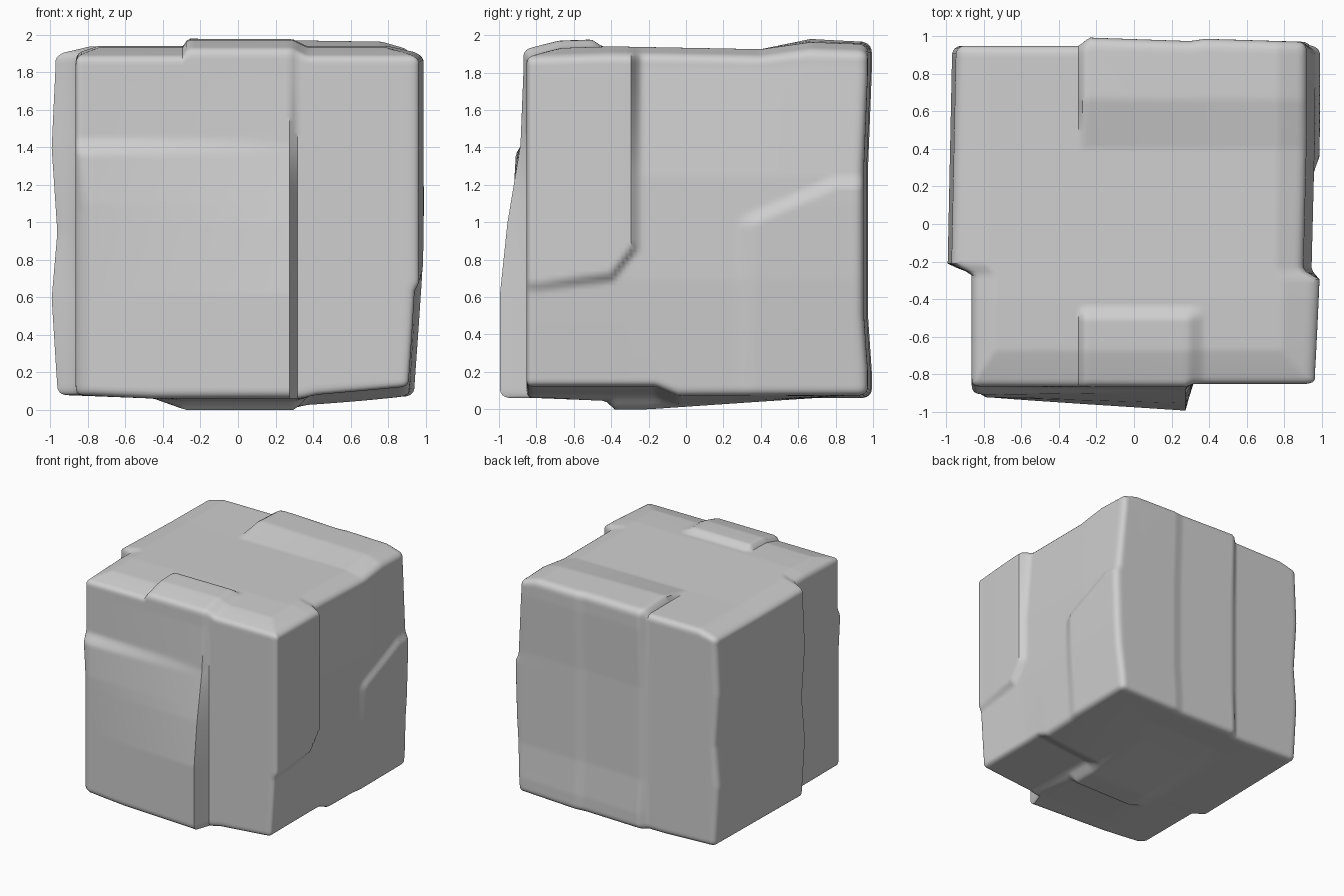
import bpy
import bmesh
from mathutils import Vector

if "Cube" in bpy.data.objects:
    bpy.data.objects.remove(bpy.data.objects["Cube"], do_unlink=True)

CUTS = 89
ROUND = 0.05
HALF = 0.95
STEP = 0.02


def ramp(t, *points):
    """Piecewise linear profile through (position, value) points."""
    if t <= points[0][0]:
        return points[0][1]
    for (a, va), (b, vb) in zip(points, points[1:]):
        if t <= b:
            return va + (vb - va) * (t - a) / (b - a)
    return points[-1][1]


def after(t, edge, width=STEP):
    """0 before the edge, 1 after it, with a narrow slope between."""
    return ramp(t, (edge - width / 2, 0), (edge + width / 2, 1))


def before(t, edge, width=STEP):
    return 1 - after(t, edge, width)


def mix(a, b, t):
    return a + (b - a) * t


# Front: wedge swelling towards the bottom, ending in a step on one side
def front(x, z):
    left = ramp(z, (1.1, 0.925), (1.37, 0.91), (1.45, 0.865))
    right = ramp(z, (0.62, 0.995), (1.0, 0.955), (1.42, 0.885), (1.8, 0.87))
    wedge = mix(left, right, ramp(x, (-0.8, 0), (0.28, 1)))
    wedge -= 0.05 * before(x, -0.89, 0.1) * before(z, 1.25, 0.35)
    return mix(0.852, wedge, before(x, 0.295))


# Back: wide slab standing proud of the block beside it
def back(x, z):
    slab = ramp(x, (-0.28, 0.99), (0.3, 0.97), (0.38, 0.982), (0.95, 0.965))
    slab += ramp(z, (0.2, 0.005), (0.5, -0.015), (1.3, -0.015), (1.8, 0.005))
    return mix(0.95, slab, after(x, -0.265, 0.05))


# Model left: raised plate at the upper front and a lower one at the back
def left_side(y, z):
    base = ramp(z, (0.1, 0.92), (0.7, 0.955), (1.25, 0.955), (1.87, 0.912))
    base += ramp(y, (-0.3, -0.01), (0.5, 0.01))
    lower_edge = ramp(y, (-0.84, 0.66), (-0.4, 0.71), (-0.28, 0.86))
    front_plate = before(y, -0.27, 0.05) * after(z, lower_edge, 0.05)
    upper_edge = ramp(y, (0.3, 1.0), (0.8, 1.22))
    back_plate = after(y, 0.32, 0.08) * before(z, upper_edge, 0.06)
    base = mix(base, ramp(y, (-0.85, 0.965), (-0.32, 0.988)), front_plate)
    return mix(base, ramp(z, (0.1, 0.94), (0.7, 0.98), (1.1, 0.992)), back_plate)


# Model right: one full height step between front and back blocks
def right_side(y, z):
    outer = ramp(z, (0.1, 0.955), (0.6, 0.985), (0.95, 0.955), (1.4, 0.985), (1.85, 0.965))
    outer += ramp(y, (-0.2, 0.008), (0.9, -0.015))
    return mix(0.865, outer, after(y, -0.24, 0.05))


# Top: raised centre tongue at the front, soft ridge along the back, worn rims
def top(x, y):
    base = ramp(y, (-0.9, 0.93), (-0.4, 0.945), (0.4, 0.93))
    base += 0.04 * before(y, -0.48, 0.06) * after(x, -0.28) * before(x, 0.33, 0.08)
    ridge = after(x, -0.28) * ramp(y, (0.4, 0), (0.66, 1), (0.95, 0.7))
    base += ridge * ramp(x, (-0.28, 0.055), (0.3, 0.045), (0.95, 0.035))
    front_rim = ramp(y, (-0.93, 0.04), (-0.7, 0))
    side_rim = ramp(abs(x), (0.78, 0), (0.94, 0.04))
    return base - max(front_rim, side_rim)


# Bottom: slab hanging below the middle, with one recessed front quarter
def bottom(x, y):
    rear = after(y, -0.1, 0.12)
    base = ramp(x, (-0.95, 0.915), (-0.45, 0.935), (0.4, 0.935), (0.95, 0.92))
    base -= ramp(x, (0.33, 0), (0.42, 0.02), (0.95, 0.05)) * (1 - rear)
    hang = ramp(y, (-0.9, 0.93), (-0.43, 0.95), (-0.38, 0.995), (-0.2, 0.995), (0.9, 0.92))
    sharp = ramp(x, (0.3, 1), (0.37, 0))
    soft = ramp(x, (0.3, 1), (0.37, 0.7), (0.95, 0))
    across = ramp(x, (-0.45, 0), (-0.28, 1)) * mix(sharp, soft, rear)
    return base + max(hang - base, 0) * across


def push(c, depth):
    """Move an outer coordinate to its depth, leaving the middle in place."""
    return c * (HALF + (depth - HALF) * abs(c) ** 3)


# Rounded block, each side pushed to its own profile
bm = bmesh.new()
bmesh.ops.create_cube(bm, size=2)
bmesh.ops.subdivide_edges(bm, edges=bm.edges[:], cuts=CUTS, use_grid_fill=True)
for v in bm.verts:
    inner = Vector([max(ROUND - 1, min(1 - ROUND, c)) for c in v.co])
    p = inner + (v.co - inner).normalized() * ROUND
    x, y, z = p.x * HALF, p.y * HALF, 1 + p.z * HALF
    v.co.x = push(p.x, left_side(y, z) if p.x > 0 else right_side(y, z))
    v.co.y = push(p.y, back(x, z) if p.y > 0 else front(x, z))
    v.co.z = 1 + push(p.z, top(x, y) if p.z > 0 else bottom(x, y))

# Stand the block on the ground
ground = min(v.co.z for v in bm.verts)
bmesh.ops.translate(bm, verts=bm.verts[:], vec=(0, 0, -ground))
bmesh.ops.recalc_face_normals(bm, faces=bm.faces[:])

mesh = bpy.data.meshes.new("stone_block")
bm.to_mesh(mesh)
bm.free()
block = bpy.data.objects.new("stone_block", mesh)
bpy.context.collection.objects.link(block)

# Plain stone colour
stone = bpy.data.materials.new("stone grey")
stone.use_nodes = True
colour = (0.62, 0.62, 0.62, 1)
stone.diffuse_color = colour
stone.node_tree.nodes["Principled BSDF"].inputs["Base Color"].default_value = colour
mesh.materials.append(stone)

bpy.ops.object.select_all(action="DESELECT")
block.select_set(True)
bpy.context.view_layer.objects.active = block
bpy.ops.object.shade_smooth_by_angle(angle=0.6)
